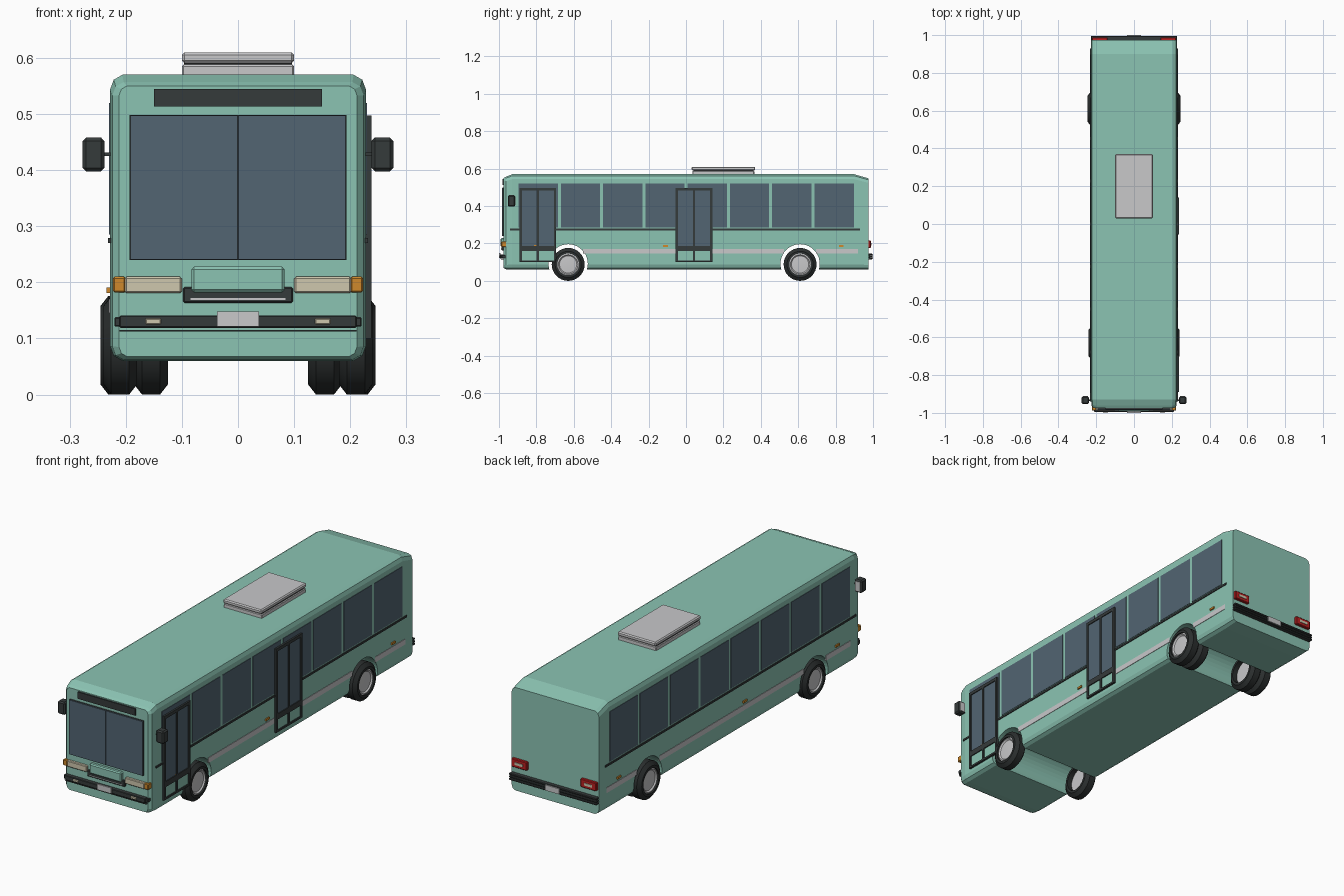
import bpy, bmesh
from math import pi, cos, sin, radians
from mathutils import Matrix

cube = bpy.data.objects.get("Cube")
if cube:
    bpy.data.objects.remove(cube, do_unlink=True)


def material(name, r, g, b):
    m = bpy.data.materials.new(name)
    m.use_nodes = True
    m.diffuse_color = (r, g, b, 1)
    bsdf = next(n for n in m.node_tree.nodes if n.type == 'BSDF_PRINCIPLED')
    bsdf.inputs["Base Color"].default_value = (r, g, b, 1)
    bsdf.inputs["Roughness"].default_value = 0.6
    return m


TEAL = material("teal_paint", 0.26, 0.55, 0.45)
GLASS = material("tinted_glass", 0.085, 0.13, 0.17)
DARK = material("dark_trim", 0.036, 0.043, 0.043)
RUBBER = material("tyre_rubber", 0.024, 0.028, 0.028)
GREY = material("light_grey", 0.58, 0.58, 0.59)
AMBER = material("amber_lens", 0.62, 0.25, 0.025)
CREAM = material("cream_lens", 0.62, 0.57, 0.42)
RED = material("red_lens", 0.5, 0.015, 0.015)


def finish(name, bm, mat, smooth=False):
    bmesh.ops.recalc_face_normals(bm, faces=bm.faces[:])
    me = bpy.data.meshes.new(name)
    bm.to_mesh(me)
    bm.free()
    me.materials.append(mat)
    ob = bpy.data.objects.new(name, me)
    bpy.context.scene.collection.objects.link(ob)
    if smooth:
        bpy.ops.object.select_all(action='DESELECT')
        ob.select_set(True)
        bpy.context.view_layer.objects.active = ob
        bpy.ops.object.shade_smooth_by_angle(angle=radians(35))
    return ob


def box(name, mat, x, y, z, bevel=0.0, segments=1):
    """Box given by its (low, high) extent on each axis."""
    bm = bmesh.new()
    bmesh.ops.create_cube(bm, size=1)
    for v in bm.verts:
        v.co = [(a + b) / 2 + c * (b - a) for (a, b), c in zip((x, y, z), v.co)]
    if bevel:
        bmesh.ops.bevel(bm, geom=bm.edges[:], offset=bevel, segments=segments,
                        profile=0.5, affect='EDGES')
    return finish(name, bm, mat)


def pair(name, mat, x, y, z, bevel=0.0):
    box("left_" + name, mat, x, y, z, bevel)
    box("right_" + name, mat, (-x[1], -x[0]), y, z, bevel)


def lathe(name, mat, profile, x0, y, z, side, closed, steps=32):
    """Turn (offset, radius) points about an axle along x."""
    bm = bmesh.new()
    rings = []
    for i in range(steps):
        a = 2 * pi * i / steps
        rings.append([bm.verts.new((side * (x0 + o), y + r * cos(a), z + r * sin(a)))
                      for o, r in profile])
    n = len(profile)
    for i in range(steps):
        p, q = rings[i], rings[(i + 1) % steps]
        for j in range(n if closed else n - 1):
            k = (j + 1) % n
            bm.faces.new((p[j], p[k], q[k], q[j]))
    bmesh.ops.remove_doubles(bm, verts=bm.verts[:], dist=1e-5)
    return finish(name, bm, mat, smooth=True)


# Body shell: chamfered sections lofted from front to back
def section(y, w, lo, hi, c):
    half = [(w - c, lo), (w - 0.3 * c, lo + 0.4 * c), (w, lo + 1.2 * c),
            (w, hi - 1.2 * c), (w - 0.3 * c, hi - 0.4 * c), (w - c, hi)]
    return [(x, y, z) for x, z in half] + [(-x, y, z) for x, z in reversed(half)]


bm = bmesh.new()
loops = [[bm.verts.new(p) for p in section(*s)] for s in (
    (-0.975, 0.212, 0.068, 0.55, 0.014),
    (-0.962, 0.224, 0.062, 0.557, 0.02),
    (-0.93, 0.228, 0.06, 0.57, 0.022),
    (0.90, 0.228, 0.06, 0.57, 0.022),
    (0.975, 0.228, 0.062, 0.548, 0.02))]
for a, b in zip(loops, loops[1:]):
    for i in range(len(a)):
        j = (i + 1) % len(a)
        bm.faces.new((a[i], a[j], b[j], b[i]))
bm.faces.new(loops[0])
bm.faces.new(loops[-1])
body = finish("body_shell", bm, TEAL)

# Wheel arches tunnel through the whole width
AXLES = {"front": -0.63, "rear": 0.61}
for end, y in AXLES.items():
    bm = bmesh.new()
    bmesh.ops.create_cone(bm, cap_ends=True, segments=40, radius1=0.105, radius2=0.105, depth=0.7,
                          matrix=Matrix.Translation((0, y, 0.091)) @ Matrix.Rotation(pi / 2, 4, 'Y'))
    cutter = finish(end + "_arch_cutter", bm, TEAL)
    cutter.hide_render = True
    mod = body.modifiers.new(end + "_arch", 'BOOLEAN')
    mod.operation, mod.solver, mod.object = 'DIFFERENCE', 'EXACT', cutter
    bpy.context.view_layer.update()
    cut = bpy.data.meshes.new_from_object(body.evaluated_get(bpy.context.evaluated_depsgraph_get()))
    body.modifiers.clear()
    body.data = cut
    bpy.data.objects.remove(cutter, do_unlink=True)

# Wheels: single at the front, twin at the rear
TYRE = [(0, 0.058), (0, 0.07), (0.014, 0.088), (0.046, 0.088), (0.06, 0.07), (0.06, 0.058)]
HUB = [(0.025, 0), (0.025, 0.058), (0.052, 0.058), (0.055, 0.052), (0.049, 0.046), (0.052, 0)]
for label, side in (("left", 1), ("right", -1)):
    for end, x0 in (("front", 0.18), ("rear", 0.185), ("rear_inner", 0.125)):
        y = AXLES[end.split("_")[0]]
        lathe(f"{label}_{end}_tyre", RUBBER, TYRE, x0, y, 0.088, side, True)
        lathe(f"{label}_{end}_hub", GREY, HUB, x0, y, 0.088, side, False)

# Side windows, belt line and marker lamps
for k in range(8):
    y = -0.895 + 0.226 * k
    pair(f"side_window_{k + 1}", GLASS, (0.224, 0.23), (y, y + 0.21), (0.285, 0.52))
pair("belt_line", DARK, (0.225, 0.232), (-0.94, 0.93), (0.27, 0.279))
for k, y in enumerate((-0.8, -0.11, 0.83)):
    pair(f"marker_lamp_{k + 1}", AMBER, (0.226, 0.234), (y - 0.013, y + 0.013), (0.181, 0.191))

# Grey stripe, broken by the arches and the left-hand doors
STRIPE = (0.145, 0.17)
OUT, IN = (0.225, 0.23), (-0.23, -0.225)
for k, (a, b) in enumerate(((-0.69, -0.705), (-0.55, -0.055), (0.14, 0.525), (0.695, 0.92))):
    if b > a:
        box(f"left_stripe_{k}", GREY, OUT, (a, b), STRIPE)
for k, (a, b) in enumerate(((-0.9, -0.715), (-0.55, 0.525), (0.695, 0.92))):
    box(f"right_stripe_{k}", GREY, IN, (a, b), STRIPE)

# Double-leaf doors
for name, y0 in (("front_door", -0.89), ("middle_door", -0.055)):
    y1, mid = y0 + 0.196, y0 + 0.098
    rail = (0.226, 0.238)
    box(name + "_top_rail", DARK, rail, (y0, y1), (0.482, 0.497))
    box(name + "_kick_rail", DARK, rail, (y0, y1), (0.16, 0.186))
    box(name + "_sill", DARK, rail, (y0, y1), (0.1, 0.109))
    for part, a, b in (("front_post", y0, y0 + 0.012), ("centre_post", mid - 0.006, mid + 0.006),
                       ("rear_post", y1 - 0.012, y1)):
        box(f"{name}_{part}", DARK, rail, (a, b), (0.1, 0.497))
    box(name + "_glass", GLASS, (0.227, 0.234), (y0 + 0.01, y1 - 0.01), (0.18, 0.485))
    box(name + "_lower_panel", TEAL, (0.227, 0.233), (y0 + 0.01, y1 - 0.01), (0.105, 0.165))

# Windscreen and destination panel
box("windscreen_divider", DARK, (-0.193, 0.193), (-0.981, -0.973), (0.24, 0.498))
pair("windscreen_pane", GLASS, (0.001, 0.192), (-0.985, -0.977), (0.241, 0.497))
box("destination_panel", DARK, (-0.15, 0.15), (-0.982, -0.973), (0.513, 0.545))

# Front lamps and grille
pair("headlight", CREAM, (0.1, 0.202), (-0.988, -0.97), (0.181, 0.21), 0.003)
pair("turn_signal", AMBER, (0.2, 0.223), (-0.988, -0.955), (0.182, 0.21), 0.003)
box("grille", DARK, (-0.098, 0.098), (-0.986, -0.97), (0.163, 0.192), 0.003)
box("grille_strip", GREY, (-0.085, 0.085), (-0.988, -0.982), (0.169, 0.172))
box("grille_cover", TEAL, (-0.083, 0.083), (-0.992, -0.97), (0.182, 0.228), 0.005)

# Front bumper with fog lamps and plate
box("front_bumper", DARK, (-0.211, 0.211), (-0.994, -0.97), (0.119, 0.141), 0.002)
box("front_bumper_lip", DARK, (-0.211, 0.211), (-0.988, -0.97), (0.112, 0.115))
pair("front_bumper_end", DARK, (0.205, 0.22), (-0.986, -0.955), (0.121, 0.138), 0.002)
pair("fog_lamp", CREAM, (0.137, 0.165), (-0.998, -0.99), (0.125, 0.136), 0.002)
box("front_plate", GREY, (-0.037, 0.037), (-1.0, -0.992), (0.121, 0.148))

# Rear lamps, ribbed bumper and plate
pair("tail_lamp", RED, (0.14, 0.222), (0.97, 0.988), (0.176, 0.216), 0.003)
pair("reverse_lamp", CREAM, (0.16, 0.202), (0.985, 0.991), (0.19, 0.202))
box("rear_bumper_core", DARK, (-0.224, 0.224), (0.97, 0.987), (0.116, 0.146))
for k in range(3):
    z = 0.114 + 0.012 * k
    box(f"rear_bumper_rib_{k + 1}", DARK, (-0.228, 0.228), (0.97, 0.995), (z, z + 0.009), 0.002)
box("rear_plate", GREY, (-0.037, 0.037), (0.992, 1.0), (0.118, 0.144))

# Mirrors
pair("mirror_arm", DARK, (0.222, 0.245), (-0.936, -0.93), (0.425, 0.431))
pair("mirror_housing", DARK, (0.238, 0.277), (-0.953, -0.913), (0.398, 0.458), 0.006)
pair("mirror_glass", GREY, (0.244, 0.271), (-0.915, -0.911), (0.405, 0.451))

# Roof cooling unit
box("roof_unit_base", GREY, (-0.1, 0.1), (0.035, 0.365), (0.566, 0.588), 0.003)
box("roof_unit_seam", DARK, (-0.096, 0.096), (0.04, 0.36), (0.584, 0.592))
box("roof_unit_lid", GREY, (-0.1, 0.1), (0.03, 0.37), (0.59, 0.61), 0.005)
